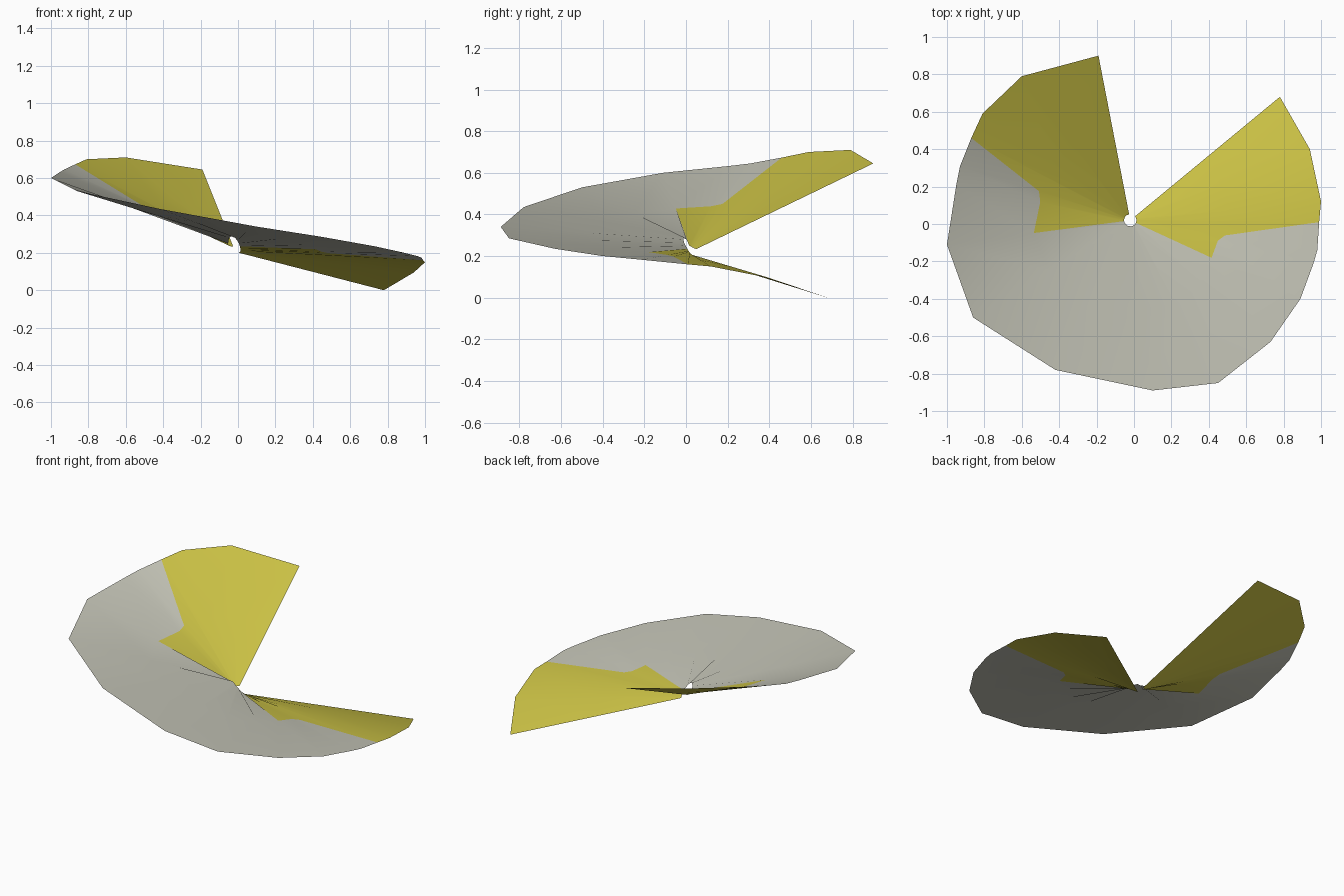
import bpy, bmesh
from mathutils import Vector

if "Cube" in bpy.data.objects:
    bpy.data.objects.remove(bpy.data.objects["Cube"])


def material(name, rgb):
    m = bpy.data.materials.new(name)
    m.diffuse_color = (*rgb, 1.0)
    m.use_nodes = True
    m.node_tree.nodes["Principled BSDF"].inputs["Base Color"].default_value = m.diffuse_color
    return m


GREY, YELLOW = 0, 1
mats = [material("warm grey", (0.55, 0.55, 0.47)),
        material("olive yellow", (0.60, 0.54, 0.06))]

# Radial ribs, clockwise from the low end to the high end:
# rim x, y, z, hub height, where the colour changes along the rib
ribs = [
    (0.78, 0.68, 0.00, 0.20, 0.5),
    (0.94, 0.40, 0.095, 0.205, 0.5),
    (1.00, 0.12, 0.15, 0.21, 0.5),
    (0.99, 0.01, 0.16, 0.215, 1.0),
    (0.98, -0.14, 0.175, 0.22, 0.49),
    (0.96, -0.21, 0.182, 0.225, 0.46),
    (0.89, -0.40, 0.20, 0.235, 0.46),
    (0.73, -0.63, 0.235, 0.25, 0.5),
    (0.45, -0.85, 0.285, 0.265, 0.5),
    (0.10, -0.89, 0.34, 0.28, 0.5),
    (-0.42, -0.78, 0.435, 0.29, 0.5),
    (-0.86, -0.50, 0.53, 0.28, 0.5),
    (-1.00, -0.11, 0.60, 0.25, 0.51),
    (-0.95, 0.21, 0.633, 0.245, 0.5),
    (-0.93, 0.31, 0.645, 0.24, 0.52),
    (-0.87, 0.46, 0.673, 0.24, 1.0),
    (-0.81, 0.59, 0.70, 0.237, 0.5),
    (-0.60, 0.79, 0.71, 0.235, 0.5),
    (-0.19, 0.90, 0.645, 0.235, 0.5),
]


def colours(i):
    """Inner and outer colour of the sector after rib i."""
    inner = YELLOW if i < 6 or i >= 12 else GREY
    outer = YELLOW if i < 3 or i >= 15 else GREY
    return inner, outer


# Spiral sheet around a small open hub
centre, hub_radius = Vector((-0.02, 0.02)), 0.033
bm = bmesh.new()
rows = []
for x, y, z, hub_z, f in ribs:
    rim = Vector((x, y, z))
    hub2 = centre + (rim.xy - centre).normalized() * hub_radius
    hub = Vector((hub2.x, hub2.y, hub_z))
    v_hub, v_rim = bm.verts.new(hub), bm.verts.new(rim)
    v_mid = v_rim if f == 1.0 else bm.verts.new(hub.lerp(rim, f))
    rows.append((v_hub, v_mid, v_rim))

for i, (a, b) in enumerate(zip(rows, rows[1:])):
    for k, colour in enumerate(colours(i)):
        corners = list(dict.fromkeys((a[k], b[k], b[k + 1], a[k + 1])))
        bm.faces.new(corners).material_index = colour

mesh = bpy.data.meshes.new("spiral_sheet")
bm.to_mesh(mesh)
bm.free()
for m in mats:
    mesh.materials.append(m)
sheet = bpy.data.objects.new("spiral_sheet", mesh)
bpy.context.collection.objects.link(sheet)

# Soft shading across the sectors
bpy.context.view_layer.objects.active = sheet
sheet.select_set(True)
bpy.ops.object.shade_smooth_by_angle()
